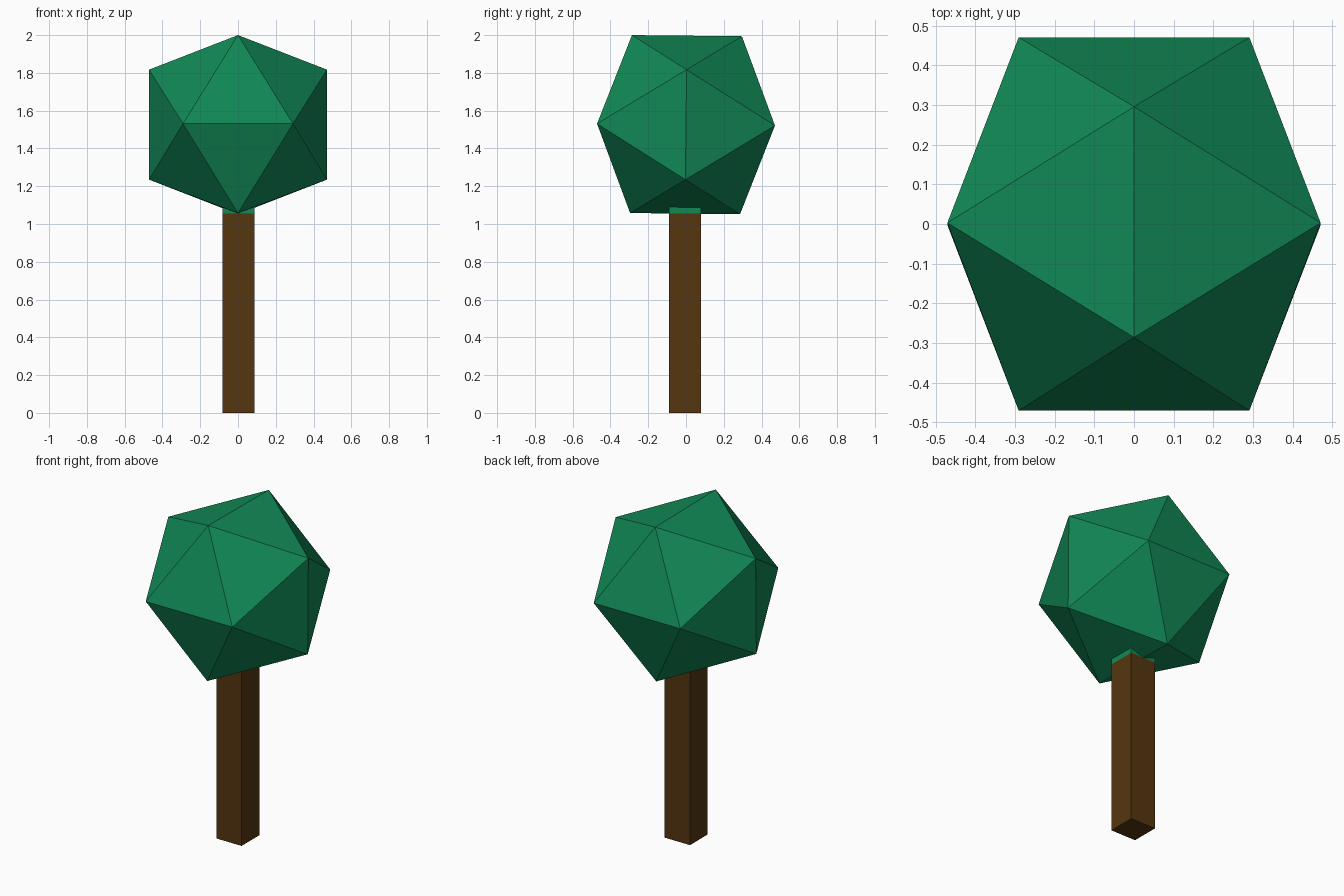
import bpy, bmesh, math
from mathutils import Matrix, Vector

if "Cube" in bpy.data.objects:
    bpy.data.objects.remove(bpy.data.objects["Cube"])


def material(name, rgb):
    m = bpy.data.materials.new(name)
    m.diffuse_color = (*rgb, 1.0)
    m.use_nodes = True
    m.node_tree.nodes["Principled BSDF"].inputs["Base Color"].default_value = m.diffuse_color
    return m


GREEN = material("leaf green", (0.0056, 0.246, 0.0908))
BROWN = material("bark brown", (0.0908, 0.0369, 0.0052))


def add_object(name, bm, mat):
    bmesh.ops.recalc_face_normals(bm, faces=bm.faces)
    mesh = bpy.data.meshes.new(name)
    bm.to_mesh(mesh)
    bm.free()
    mesh.materials.append(mat)
    obj = bpy.data.objects.new(name, mesh)
    bpy.context.collection.objects.link(obj)
    return obj


def box(name, lo, hi, mat):
    lo, hi = Vector(lo), Vector(hi)
    bm = bmesh.new()
    bmesh.ops.create_cube(bm, size=1.0)
    bmesh.ops.scale(bm, vec=hi - lo, verts=bm.verts)
    bmesh.ops.translate(bm, vec=(lo + hi) / 2, verts=bm.verts)
    return add_object(name, bm, mat)


# Trunk, with a green collar where it enters the foliage
X0, X1, Y0, Y1 = -0.083, 0.087, -0.09, 0.08
SPLIT = 1.055
box("trunk", (X0, Y0, 0), (X1, Y1, SPLIT), BROWN)
box("trunk_collar", (X0, Y0, SPLIT), (X1, Y1, 1.10), GREEN)

# Foliage: regular icosahedron from golden rectangles, very slightly tilted
LONG = 0.471
SHORT = LONG / ((1 + math.sqrt(5)) / 2)
bm = bmesh.new()
for s in (-SHORT, SHORT):
    for l in (-LONG, LONG):
        for co in ((0, s, l), (s, l, 0), (l, 0, s)):
            bm.verts.new(co)
bmesh.ops.convex_hull(bm, input=bm.verts)
bm.transform(Matrix.Translation((0, 0, 1.526)) @ Matrix.Rotation(math.radians(-0.6), 4, 'X'))
add_object("foliage", bm, GREEN)
